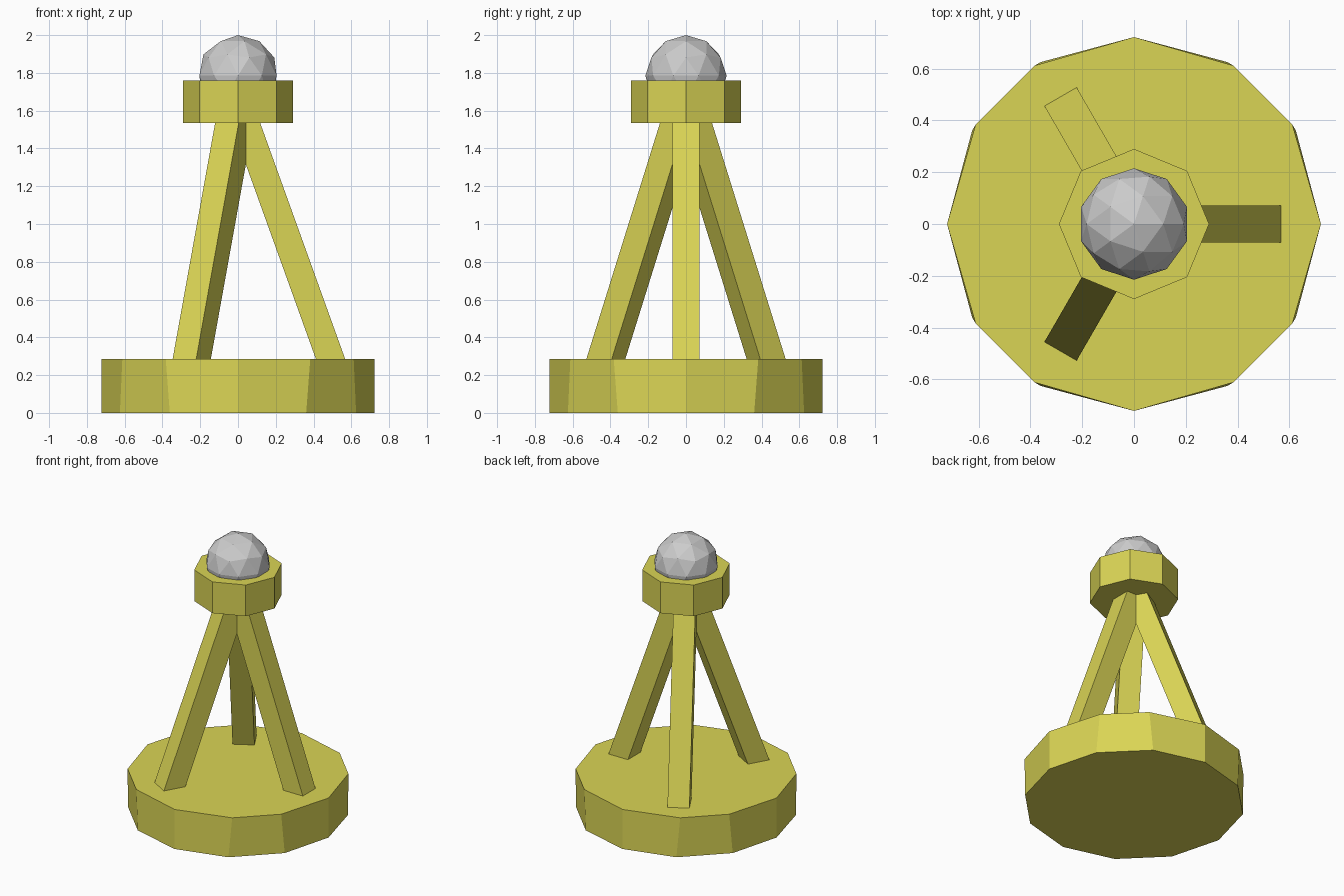
import bpy, bmesh
from math import radians, cos, sin
from mathutils import Matrix

if "Cube" in bpy.data.objects:
    bpy.data.objects.remove(bpy.data.objects["Cube"])

yellow = bpy.data.materials.new("yellow")
yellow.diffuse_color = (0.70, 0.66, 0.09, 1)
yellow.use_nodes = True
yellow.node_tree.nodes["Principled BSDF"].inputs["Base Color"].default_value = yellow.diffuse_color


def finish(name, bm, material=None):
    bmesh.ops.recalc_face_normals(bm, faces=bm.faces)
    mesh = bpy.data.meshes.new(name)
    bm.to_mesh(mesh)
    bm.free()
    obj = bpy.data.objects.new(name, mesh)
    bpy.context.collection.objects.link(obj)
    if material:
        mesh.materials.append(material)
    return obj


def prism(name, radius, z0, z1, low_angles, high_angles):
    """Upright prism whose corners sit at the given angles."""
    bm = bmesh.new()
    low, high = ([bm.verts.new((radius * cos(radians(a)), radius * sin(radians(a)), z))
                  for a in angles] for z, angles in ((z0, low_angles), (z1, high_angles)))
    bm.faces.new(low)
    bm.faces.new(high)
    n = len(low)
    for i in range(n):
        j = (i + 1) % n
        bm.faces.new((low[i], low[j], high[j], high[i]))
    return finish(name, bm, yellow)


def leg(name, angle):
    """Square beam leaning inwards from the base to the collar."""
    bm = bmesh.new()
    bmesh.ops.create_cube(bm, size=1)
    slope, z0, z1 = -0.36, 0.2, 1.62
    for v in bm.verts:
        z = z1 if v.co.z > 0 else z0
        v.co = (0.49 + slope * (z - 0.285) + v.co.x * 0.155, v.co.y * 0.144, z)
    bm.transform(Matrix.Rotation(radians(angle), 4, 'Z'))
    return finish(name, bm, yellow)


# Twelve-sided base, its top corners slightly uneven
prism("base", 0.722, 0, 0.285,
      [30 * i for i in range(12)],
      [90 * q + a for q in range(4) for a in (0, 32, 58)])

# Three leaning legs
for i in range(3):
    leg(f"leg_{i + 1}", 120 * i)

# Eight-sided collar
octagon = [45 * i for i in range(8)]
prism("collar", 0.29, 1.535, 1.76, octagon, octagon)

# Faceted ball resting in the collar
bm = bmesh.new()
bmesh.ops.create_icosphere(bm, subdivisions=2, radius=0.215,
                           matrix=Matrix.Translation((0, 0, 1.785)))
finish("ball", bm)
